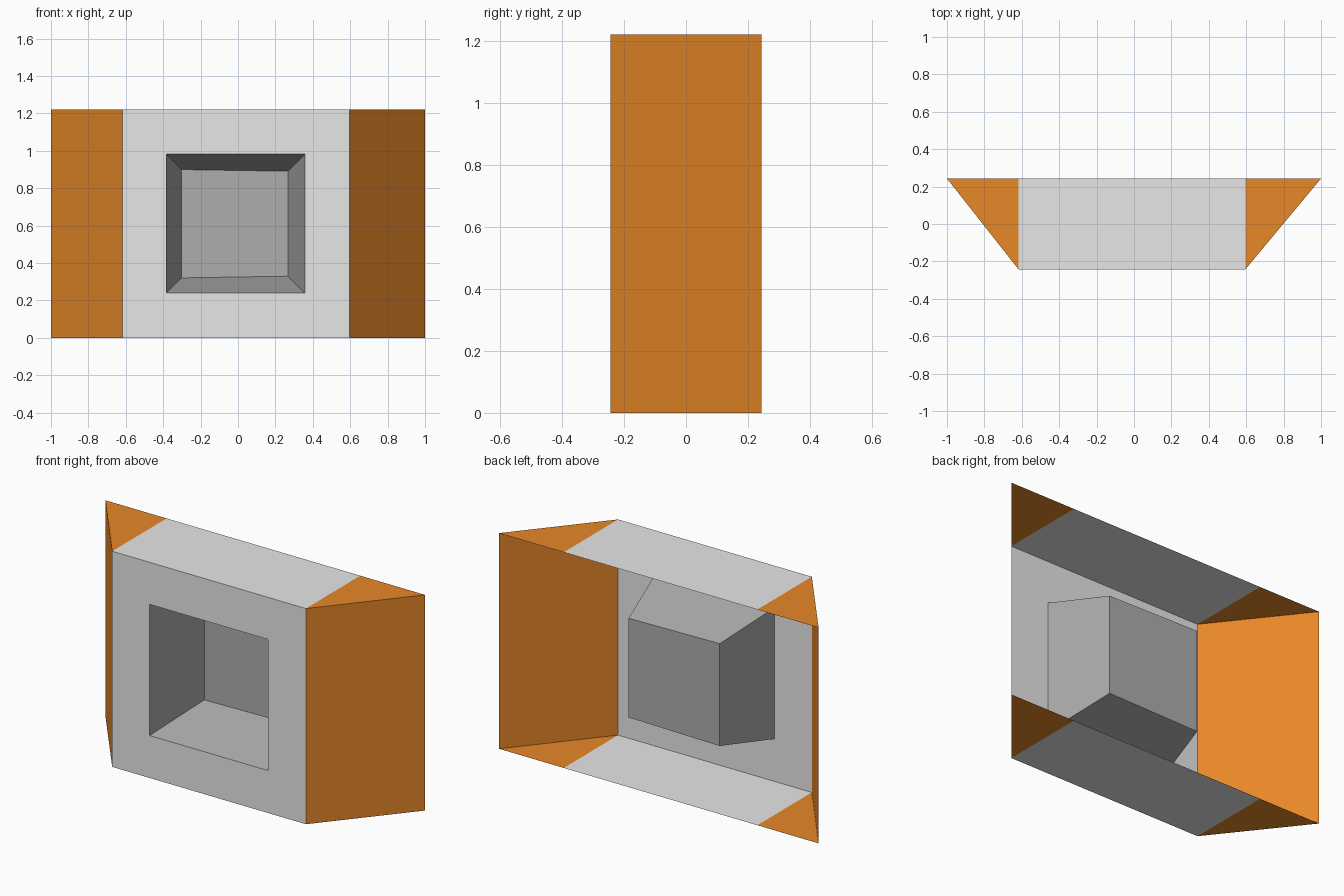
import bpy
import bmesh

cube = bpy.data.objects.get("Cube")
if cube:
    bpy.data.objects.remove(cube, do_unlink=True)


def material(name, colour):
    mat = bpy.data.materials.new(name)
    mat.use_nodes = True
    mat.diffuse_color = colour
    mat.node_tree.nodes["Principled BSDF"].inputs["Base Color"].default_value = colour
    return mat


light_grey = material("light grey", (0.8, 0.8, 0.8, 1))
mid_grey = material("mid grey", (0.42, 0.42, 0.42, 1))
orange = material("orange", (0.8, 0.245, 0.021, 1))

# Overall limits of the open-backed shell
HEIGHT = 1.22
FRONT, BACK, RECESS = -0.243, 0.243, 0.13
LEFT, RIGHT = 0.595, -0.617


def sheet(name, mat, faces):
    """Make one flat-shaded object from a list of corner loops."""
    bm = bmesh.new()
    for corners in faces:
        bm.faces.new([bm.verts.new(c) for c in corners])
    bmesh.ops.remove_doubles(bm, verts=bm.verts, dist=0.0001)
    mesh = bpy.data.meshes.new(name)
    bm.to_mesh(mesh)
    bm.free()
    mesh.materials.append(mat)
    obj = bpy.data.objects.new(name, mesh)
    bpy.context.collection.objects.link(obj)


def rectangle(x0, x1, z0, z1, y, skew=0):
    """Corner loop facing the front; skew shortens the left edge."""
    return [(x0, y, z0), (x1, y, z0 + skew), (x1, y, z1 - skew), (x0, y, z1)]


def band(outer, inner):
    """Four quads joining two rectangles."""
    return [[outer[i], outer[(i + 1) % 4], inner[(i + 1) % 4], inner[i]]
            for i in range(4)]


# Front panel with a square opening, and the tapered pocket behind it
outline = rectangle(RIGHT, LEFT, 0, HEIGHT, FRONT)
opening = rectangle(-0.383, 0.357, 0.24, 0.982, FRONT)
pocket = rectangle(-0.302, 0.268, 0.321, 0.9, RECESS, skew=0.009)
sheet("front_panel", light_grey, band(outline, opening))
sheet("recessed_pocket", mid_grey, band(opening, pocket) + [pocket])

# Top and bottom panels with triangular ends
for level, z in (("top", HEIGHT), ("bottom", 0)):
    def oriented(points):
        loop = [(x, y, z) for x, y in points]
        return loop if z else loop[::-1]

    sheet(level + "_panel", light_grey, [oriented(
        [(RIGHT, FRONT), (LEFT, FRONT), (LEFT, BACK), (RIGHT, BACK)])])
    sheet(level + "_left_corner", orange, [oriented(
        [(LEFT, FRONT), (1, BACK), (LEFT, BACK)])])
    sheet(level + "_right_corner", orange, [oriented(
        [(RIGHT, FRONT), (RIGHT, BACK), (-1, BACK)])])

# Slanted side walls
for side, x, tip in (("left", LEFT, 1), ("right", RIGHT, -1)):
    wall = [(x, FRONT, 0), (tip, BACK, 0), (tip, BACK, HEIGHT), (x, FRONT, HEIGHT)]
    sheet(side + "_wall", orange, [wall if tip > 0 else wall[::-1]])
